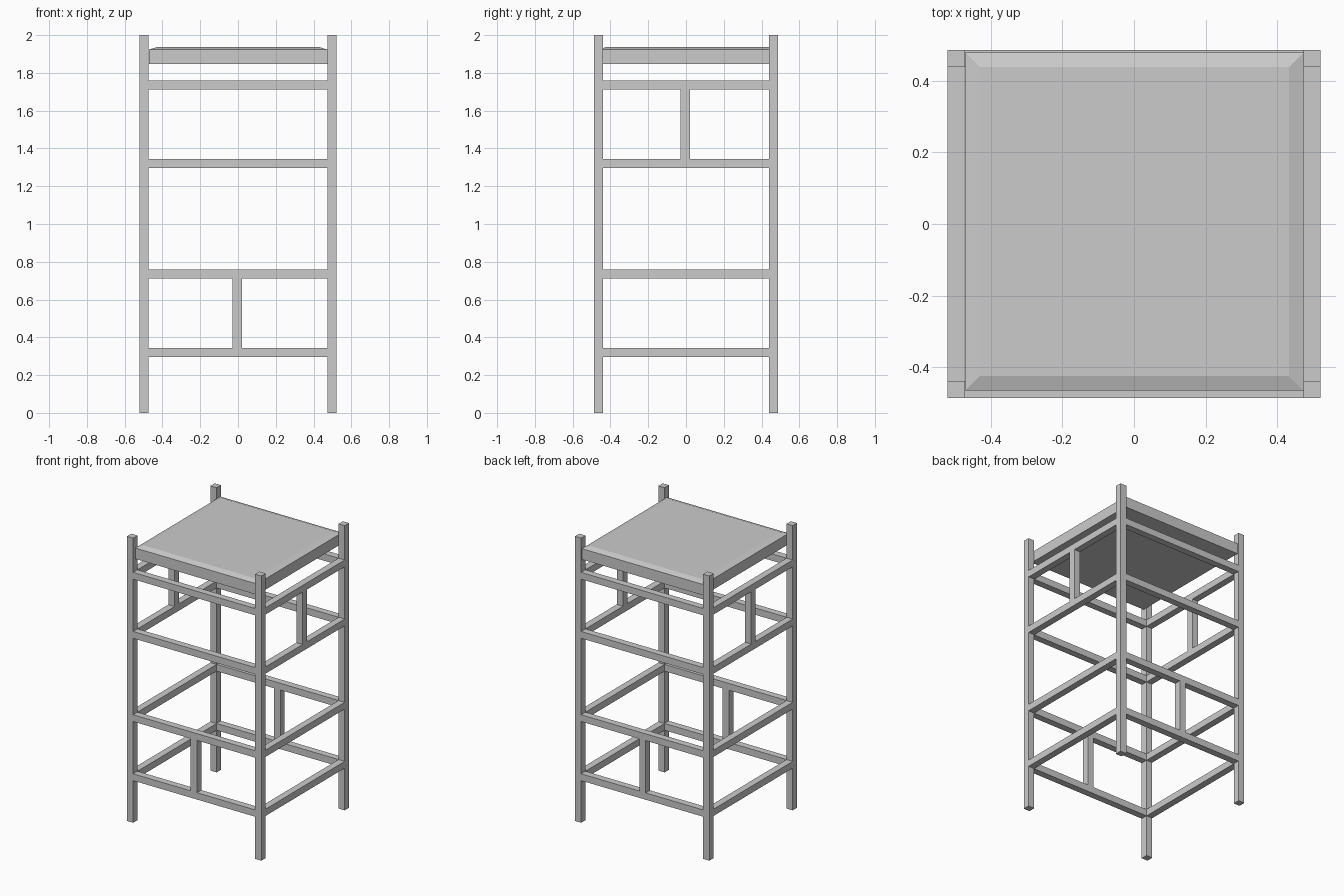
import bpy, bmesh

if "Cube" in bpy.data.objects:
    bpy.data.objects.remove(bpy.data.objects["Cube"])

X, Y, T = 0.522, 0.487, 0.048   # outer half width, outer half depth, bar thickness


def box(name, lo, hi):
    verts = [(x, y, z) for x in (lo[0], hi[0]) for y in (lo[1], hi[1]) for z in (lo[2], hi[2])]
    faces = [(0, 1, 3, 2), (4, 6, 7, 5), (0, 4, 5, 1), (2, 3, 7, 6), (0, 2, 6, 4), (1, 5, 7, 3)]
    mesh = bpy.data.meshes.new(name)
    mesh.from_pydata(verts, [], faces)
    ob = bpy.data.objects.new(name, mesh)
    bpy.context.collection.objects.link(ob)
    return ob


def span(side, outer):
    """Range of a bar lying flush with the outer face on the given side."""
    return sorted((side * outer, side * (outer - T)))


xi, yi = X - T, Y - T           # inner faces of the posts

# corner posts
for sx in (-1, 1):
    for sy in (-1, 1):
        (x0, x1), (y0, y1) = span(sx, X), span(sy, Y)
        box("corner_post", (x0, y0, 0), (x1, y1, 2))

# horizontal rails on four levels, and the short uprights between them
for s in (-1, 1):
    x0, x1 = span(s, X)
    y0, y1 = span(s, Y)
    for z in (0.296, 0.711, 1.296, 1.711):
        box("cross_rail", (-xi, y0, z), (xi, y1, z + T))
        box("side_rail", (x0, -yi, z), (x1, yi, z + T))
    box("lower_upright", (-0.028, y0, 0.344), (0.022, y1, 0.711))
    box("upper_upright", (x0, -0.028, 1.344), (x1, 0.022, 1.711))

# top panel with a shallow chamfer around its upper face
panel = box("top_panel", (-0.472, -0.466, 1.847), (0.474, 0.479, 1.923))
bm = bmesh.new()
bm.from_mesh(panel.data)
bm.faces.ensure_lookup_table()
bm.normal_update()
top = max(bm.faces, key=lambda f: f.calc_center_median().z)
bmesh.ops.inset_individual(bm, faces=[top], thickness=0.057, depth=0)
for v in top.verts:
    v.co.z = 1.936
bmesh.ops.recalc_face_normals(bm, faces=bm.faces)
bm.to_mesh(panel.data)
bm.free()
